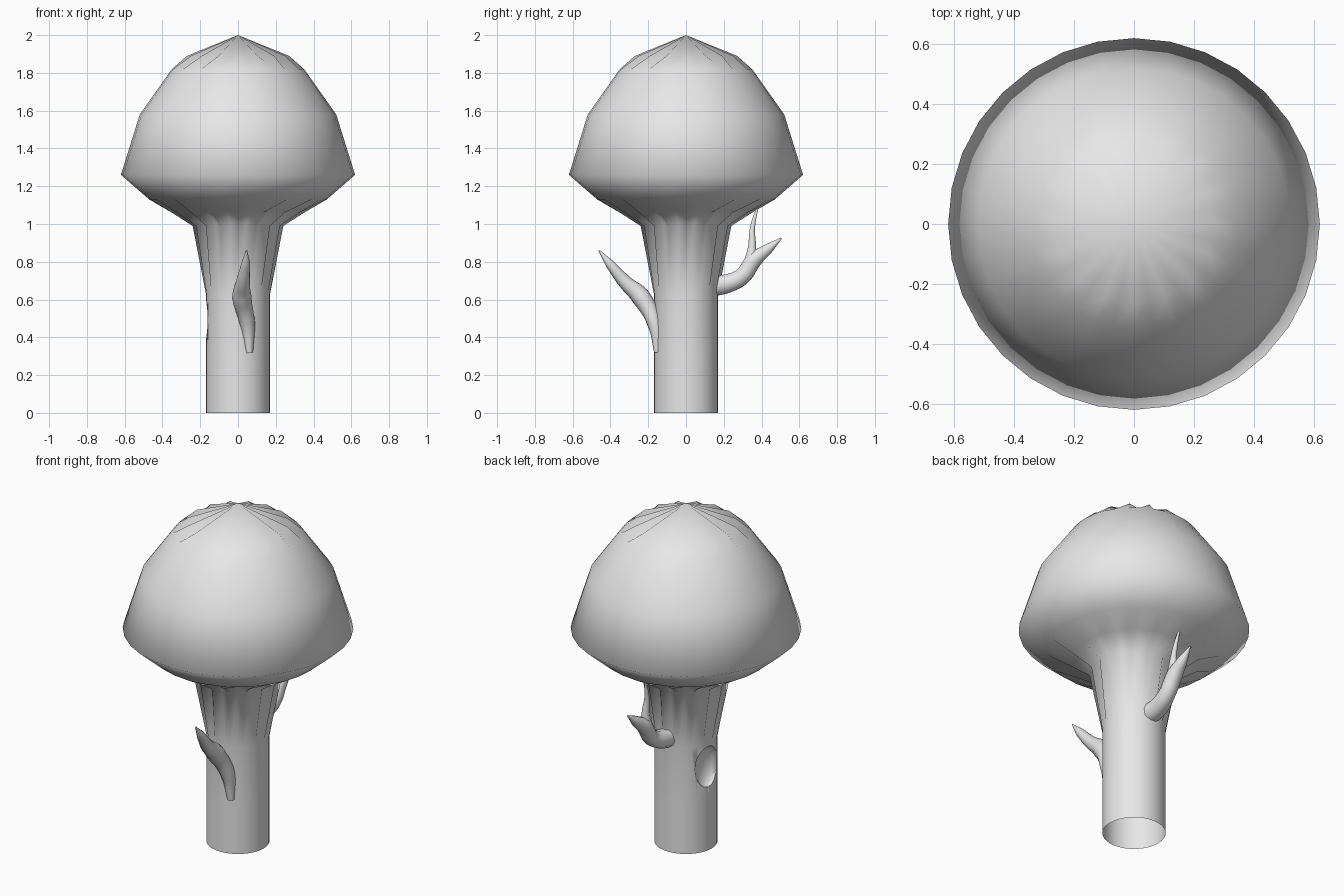
import bpy
import bmesh
from math import sin, cos, pi, radians

old = bpy.data.objects.get("Cube")
if old:
    bpy.data.objects.remove(old, do_unlink=True)

SIDES = 32
grey = bpy.data.materials.new("light grey")
grey.use_nodes = True
grey.diffuse_color = (0.8, 0.8, 0.8, 1)
grey.node_tree.nodes["Principled BSDF"].inputs["Base Color"].default_value = (0.8, 0.8, 0.8, 1)


def activate(obj):
    bpy.ops.object.select_all(action='DESELECT')
    obj.select_set(True)
    bpy.context.view_layer.objects.active = obj


def lathe(name, rows, apex):
    """Revolve rows of (ridge radius, ridge z, valley radius, valley z)."""
    bm = bmesh.new()
    rings = []
    for row in rows:
        ring = []
        for i in range(SIDES):
            r, z = row[:2] if i % 2 == 0 else row[2:]
            a = 2 * pi * i / SIDES
            ring.append(bm.verts.new((r * cos(a), r * sin(a), z)))
        rings.append(ring)
    top = bm.verts.new((0, 0, apex))
    for i in range(SIDES):
        j = (i + 1) % SIDES
        for low, high in zip(rings, rings[1:]):
            bm.faces.new((low[i], low[j], high[j], high[i]))
        bm.faces.new((rings[-1][i], rings[-1][j], top))
    bm.faces.new(rings[0][::-1])
    mesh = bpy.data.meshes.new(name)
    bm.to_mesh(mesh)
    bm.free()
    obj = bpy.data.objects.new(name, mesh)
    bpy.context.collection.objects.link(obj)
    mesh.materials.append(grey)
    return obj


def plain(r, z):
    return (r, z, r, z)


# Trunk and crown in one skin, pleated at the neck and near the tip
tree = lathe("trunk_and_crown", [
    plain(0.17, 0),
    plain(0.17, 0.3),
    plain(0.17, 0.63),
    (0.24, 0.99, 0.205, 1.0),
    (0.35, 1.06, 0.32, 1.08),
    plain(0.47, 1.13),
    plain(0.62, 1.26),
    plain(0.52, 1.58),
    plain(0.35, 1.82),
    (0.27, 1.89, 0.26, 1.86),
], 2.0)

# Knot hollow carved in the side of the trunk
side = radians(170)
bpy.ops.mesh.primitive_uv_sphere_add(
    segments=16, ring_count=10, radius=1,
    location=(0.17 * cos(side), 0.17 * sin(side), 0.495), rotation=(0, 0, side))
cutter = bpy.context.object
cutter.name = "knot_cutter"
cutter.scale = (0.05, 0.09, 0.12)
cutter.hide_render = True
cutter.data.materials.append(grey)
cut = tree.modifiers.new("knot_hollow", 'BOOLEAN')
cut.operation = 'DIFFERENCE'
cut.solver = 'EXACT'
cut.object = cutter
activate(tree)
bpy.ops.object.modifier_apply(modifier=cut.name)
bpy.data.objects.remove(cutter, do_unlink=True)

# Open the bottom of the trunk
bm = bmesh.new()
bm.from_mesh(tree.data)
base = [f for f in bm.faces if all(v.co.z < 0.001 for v in f.verts)]
bmesh.ops.delete(bm, geom=base, context='FACES_ONLY')
bm.to_mesh(tree.data)
bm.free()
activate(tree)
bpy.ops.object.shade_smooth_by_angle(angle=radians(75))


def branch(name, points):
    """Tapered branch through (x, y, z, radius) points."""
    curve = bpy.data.curves.new(name, 'CURVE')
    curve.dimensions = '3D'
    curve.bevel_depth = 1
    curve.bevel_resolution = 3
    curve.use_fill_caps = True
    spline = curve.splines.new('BEZIER')
    spline.resolution_u = 5
    spline.bezier_points.add(len(points) - 1)
    for p, (x, y, z, r) in zip(spline.bezier_points, points):
        p.co = (x, y, z)
        p.radius = r
        p.handle_left_type = p.handle_right_type = 'AUTO'
    obj = bpy.data.objects.new(name, curve)
    bpy.context.collection.objects.link(obj)
    curve.materials.append(grey)
    activate(obj)
    bpy.ops.object.convert(target='MESH')
    bpy.ops.object.shade_smooth_by_angle(angle=radians(75))


# Front branch with a root flaring down the bark
branch("front_branch", [
    (0.06, -0.15, 0.32, 0.02), (0.05, -0.165, 0.47, 0.04),
    (0.02, -0.24, 0.615, 0.052), (0.025, -0.32, 0.69, 0.038),
    (0.04, -0.40, 0.785, 0.025), (0.045, -0.46, 0.86, 0.004)])

# Forked back branch
branch("back_branch", [
    (0.01, 0.12, 0.67, 0.06), (0.01, 0.22, 0.685, 0.052),
    (0.02, 0.30, 0.725, 0.046), (0.02, 0.36, 0.81, 0.045),
    (0.025, 0.43, 0.865, 0.03), (0.03, 0.505, 0.925, 0.004)])
branch("back_twig", [
    (0.02, 0.34, 0.78, 0.04), (0.02, 0.35, 0.88, 0.022),
    (0.01, 0.352, 0.98, 0.014), (0.0, 0.385, 1.11, 0.004)])
